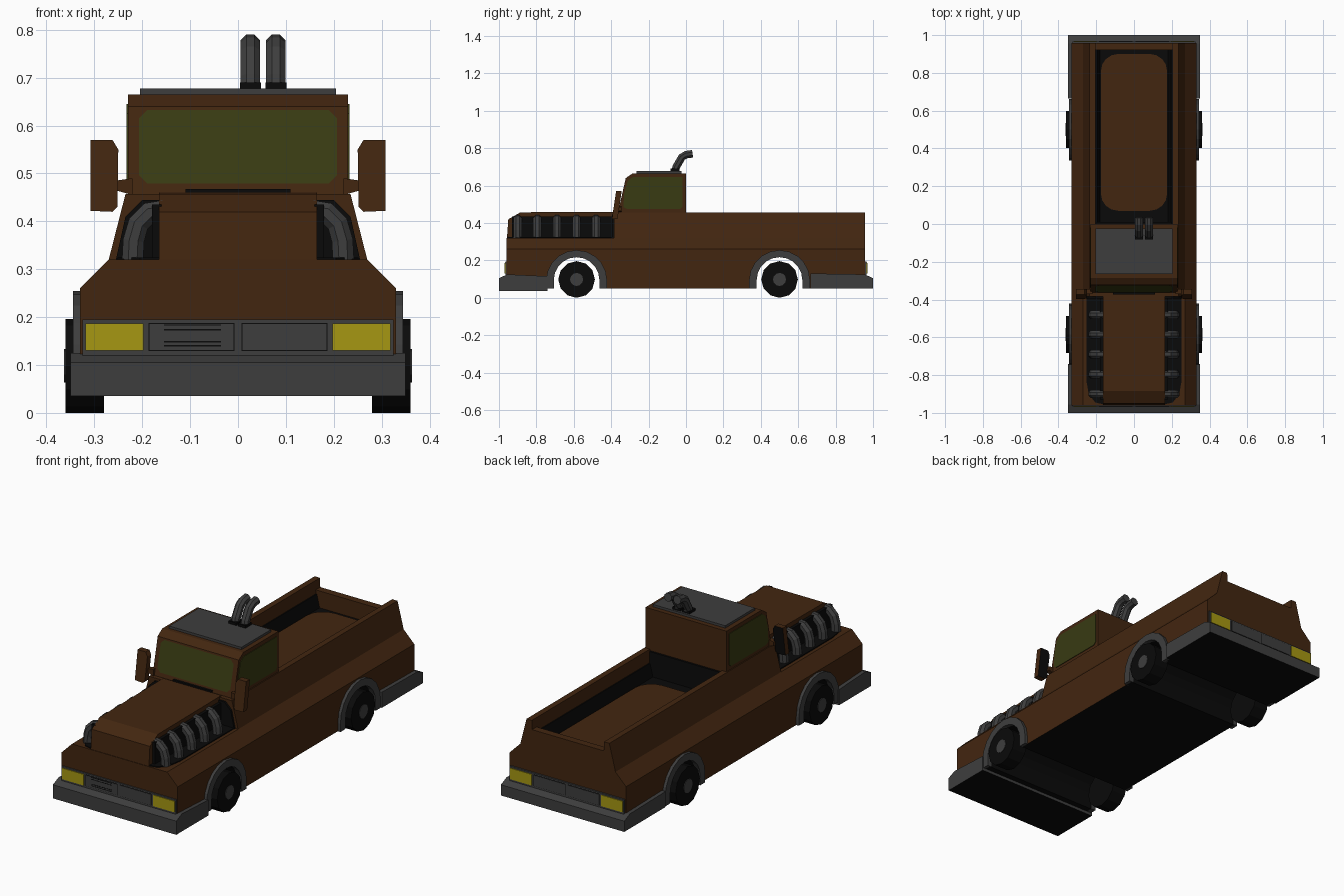
import bpy, bmesh, math
from mathutils import Vector

cube = bpy.data.objects.get("Cube")
if cube:
    bpy.data.objects.remove(cube, do_unlink=True)


def material(name, r, g, b):
    m = bpy.data.materials.new(name)
    m.use_nodes = True
    m.diffuse_color = (r, g, b, 1)
    bsdf = m.node_tree.nodes["Principled BSDF"]
    bsdf.inputs["Base Color"].default_value = (r, g, b, 1)
    bsdf.inputs["Roughness"].default_value = 0.8
    return m


BROWN = material("rust brown paint", 0.055, 0.019, 0.005)
GREY = material("dark grey metal", 0.048, 0.048, 0.048)
BLACK = material("black rubber", 0.003, 0.003, 0.003)
YELLOW = material("yellow lamp", 0.38, 0.31, 0.006)
GLASS = material("olive glass", 0.04, 0.043, 0.006)


def finish(name, bm, *mats):
    bmesh.ops.recalc_face_normals(bm, faces=bm.faces)
    mesh = bpy.data.meshes.new(name)
    bm.to_mesh(mesh)
    bm.free()
    for m in mats:
        mesh.materials.append(m)
    ob = bpy.data.objects.new(name, mesh)
    bpy.context.collection.objects.link(ob)
    return ob


def prism(name, pts, axis, a, b, *mats, rule=None):
    """Extrude a 2D outline from a to b: axis x takes (y, z), y takes (x, z), z takes (x, y)."""
    def place(p, t):
        return {"x": (t, *p), "y": (p[0], t, p[1]), "z": (*p, t)}[axis]
    bm = bmesh.new()
    lo = [bm.verts.new(place(p, a)) for p in pts]
    hi = [bm.verts.new(place(p, b)) for p in pts]
    bm.faces.new(lo)
    bm.faces.new(hi[::-1])
    for i in range(len(pts)):
        j = (i + 1) % len(pts)
        bm.faces.new((lo[i], lo[j], hi[j], hi[i]))
    bmesh.ops.recalc_face_normals(bm, faces=bm.faces)
    if rule:
        for f in bm.faces:
            f.material_index = int(rule(f.normal, f.calc_center_median()))
    return finish(name, bm, *mats)


def box(name, x, y, z, *mats, rule=None):
    return prism(name, [(x[0], y[0]), (x[1], y[0]), (x[1], y[1]), (x[0], y[1])],
                 "z", *z, *mats, rule=rule)


def rounded(cx, cy, hx, hy, r, n=4):
    out = []
    for k, (sx, sy) in enumerate(((1, 1), (-1, 1), (-1, -1), (1, -1))):
        for i in range(n + 1):
            t = math.pi / 2 * (k + i / n)
            out.append((cx + sx * (hx - r) + r * math.cos(t),
                        cy + sy * (hy - r) + r * math.sin(t)))
    return out


def arc(cy, cz, r, n=10):
    return [(cy - r * math.cos(math.pi * i / n), cz + r * math.sin(math.pi * i / n))
            for i in range(n + 1)]


def tube(name, pts, r, mat):
    """Eight-sided bent pipe, closed at both ends."""
    bm = bmesh.new()
    pts = [Vector(p) for p in pts]
    plane = (pts[1] - pts[0]).cross(pts[-1] - pts[0]).normalized()
    rings = []
    for i, p in enumerate(pts):
        d = (pts[min(i + 1, len(pts) - 1)] - pts[max(i - 1, 0)]).normalized()
        side = d.cross(plane)
        angles = [math.tau * (k + 0.5) / 8 for k in range(8)]
        rings.append([bm.verts.new(p + r * (math.cos(t) * plane + math.sin(t) * side))
                      for t in angles])
    for a, b in zip(rings, rings[1:]):
        for k in range(8):
            bm.faces.new((a[k], a[k - 1], b[k - 1], b[k]))
    bm.faces.new(rings[0])
    bm.faces.new(rings[-1])
    return finish(name, bm, mat)


def down(n, c):
    return n.z < -0.5


WHEELS = {"front": -0.585, "rear": 0.5}
SIDES = {"left": 1, "right": -1}

# Lower body with open wheel wells
outline = [(-0.96, 0.05)]
for wy in WHEELS.values():
    outline += [(wy - 0.125, 0.05)] + arc(wy, 0.095, 0.125) + [(wy + 0.125, 0.05)]
outline += [(0.957, 0.05), (0.957, 0.26), (-0.96, 0.26)]
prism("lower_body", outline, "x", -0.33, 0.33, BROWN, BLACK,
      rule=lambda n, c: abs(n.x) < 0.5 and abs(c.y) < 0.9 and c.z < 0.25)
prism("shoulder", [(-0.33, 0.26), (0.33, 0.26), (0.27, 0.32), (-0.27, 0.32)],
      "y", -0.96, 0.957, BROWN)

# Cab base, cab and roof
prism("cab_base", [(-0.27, 0.32), (0.27, 0.32), (0.235, 0.457), (-0.235, 0.457)],
      "y", -0.385, 0.0, BROWN)
prism("cab", [(-0.365, 0.45), (-0.322, 0.64), (-0.285, 0.665), (0, 0.665), (0, 0.45)],
      "x", -0.23, 0.23, BROWN)
box("roof_plate", (-0.205, 0.205), (-0.265, -0.025), (0.66, 0.677), GREY)
box("wiper_strip", (-0.11, 0.11), (-0.372, -0.355), (0.456, 0.468), BLACK)


def slope(z):
    return -0.365 + (z - 0.45) * 0.043 / 0.19


# Windscreen lies on the sloping cab front
bm = bmesh.new()
ring = [bm.verts.new((x, slope(z) - 0.003, z))
        for x, z in rounded(0, 0.556, 0.207, 0.077, 0.018, 1)]
bm.faces.new(ring)
finish("windscreen", bm, GLASS)
window = [(-0.335, 0.485), (-0.315, 0.475), (-0.03, 0.475), (-0.018, 0.487), (-0.018, 0.645),
          (-0.285, 0.645), (-0.312, 0.625), (-0.33, 0.56)]
for s, k in SIDES.items():
    prism(s + "_window", window, "x", k * 0.225, k * 0.233, GLASS)

# Bonnet and engine bay
prism("bonnet", [(-0.958, 0.31), (-0.95, 0.42), (-0.885, 0.457), (-0.37, 0.46), (-0.37, 0.31)],
      "x", -0.165, 0.165, BROWN)
for s, k in SIDES.items():
    shelf = [(0.16, -0.955), (0.205, -0.945), (0.24, -0.9), (0.252, -0.83),
             (0.252, -0.384), (0.16, -0.384)]
    prism(s + "_engine_shelf", [(k * x, y) for x, y in shelf], "z", 0.318, 0.325, BLACK)
    box(s + "_engine_side", sorted((k * 0.16, k * 0.18)), (-0.93, -0.38), (0.32, 0.435), BLACK)
    prism(s + "_firewall", [(k * 0.16, 0.32), (k * 0.255, 0.32), (k * 0.235, 0.41),
                            (k * 0.2, 0.445), (k * 0.16, 0.445)], "y", -0.395, -0.384, BLACK)
    for i in range(5):
        y = -0.9 + i * 0.105
        tube(f"{s}_header_pipe_{i + 1}",
             [(k * 0.155, y, 0.422), (k * 0.185, y, 0.418), (k * 0.208, y, 0.395),
              (k * 0.218, y, 0.36), (k * 0.22, y, 0.32)], 0.024, GREY)

# Load bed
for s, k in SIDES.items():
    prism(s + "_bed_wall", [(k * 0.27, 0.32), (k * 0.235, 0.457), (k * 0.205, 0.457),
                            (k * 0.2, 0.32)], "y", 0, 0.957, BROWN)
    prism(s + "_bed_trim", [(k * 0.205, 0.32), (k * 0.205, 0.39), (k * 0.197, 0.39),
                            (k * 0.18, 0.32)], "y", 0, 0.92, BLACK)
box("tailgate", (-0.22, 0.22), (0.92, 0.957), (0.31, 0.41), BROWN)
box("bed_front_trim", (-0.2, 0.2), (0, 0.01), (0.32, 0.45), BLACK)
box("bed_floor", (-0.2, 0.2), (0, 0.93), (0.318, 0.324), BLACK)
prism("bed_liner", rounded(0, 0.485, 0.175, 0.415, 0.09), "z", 0.32, 0.33, BROWN)

# Bumpers, lamp panels and lamps at both ends
for end, e in {"front": -1, "rear": 1}.items():
    inner, low = (0.74, 0.035) if e < 0 else (0.665, 0.05)
    prism(end + "_bumper", [(e * 1.0, low), (e * 1.0, 0.105), (e * 0.955, 0.125),
                            (e * inner, 0.13 if e > 0 else 0.115), (e * inner, low)],
          "x", -0.35, 0.35, GREY, BLACK, rule=down)

    def plate(name, x, z, depth, mat):
        box(f"{end}_{name}", x, sorted((e * 0.95, e * depth)), z, mat)

    plate("lamp_panel", (-0.325, 0.325), (0.1, 0.195), 0.966, GREY)
    for s, k in SIDES.items():
        plate(s + "_lamp", sorted((k * 0.197, k * 0.318)), (0.13, 0.187), 0.97, YELLOW)
        plate(s + "_grille_gap", sorted((k * 0.007, k * 0.187)), (0.129, 0.188), 0.967, BLACK)
        plate(s + "_grille", sorted((k * 0.009, k * 0.185)), (0.131, 0.186), 0.969, GREY)
    if e < 0:
        for i, z in enumerate((0.139, 0.147, 0.172, 0.182)):
            plate(f"grille_slot_{i + 1}", (-0.155, -0.035), (z, z + 0.003), 0.97, BLACK)

# Wheels and arches
for w, wy in WHEELS.items():
    for s, k in SIDES.items():
        for part, r, a, b, mat in (("tyre", 0.098, 0.28, 0.36, BLACK),
                                   ("hub", 0.035, 0.3, 0.363, GREY)):
            pts = [(wy + r * math.sin(math.tau * i / 12), 0.098 + r * math.cos(math.tau * i / 12))
                   for i in range(12)]
            prism(f"{w}_{s}_{part}", pts, "x", k * a, k * b, mat)
        ring = ([(wy - 0.163, 0.05)] + arc(wy, 0.092, 0.163) + [(wy + 0.163, 0.05)]
                + [(wy + 0.122, 0.05)] + arc(wy, 0.095, 0.122)[::-1] + [(wy - 0.122, 0.05)])
        prism(f"{w}_{s}_arch", ring, "x", k * 0.32, k * 0.345, GREY)

# Door mirrors
for s, k in SIDES.items():
    pts = [(0.252, 0.43), (0.262, 0.42), (0.308, 0.422), (0.308, 0.57), (0.262, 0.57), (0.25, 0.55)]
    mirror = prism(s + "_mirror", [(k * x, z) for x, z in pts], "y", -0.385, -0.355,
                   BROWN, BLACK, rule=lambda n, c: n.y > 0.5)
    for v in mirror.data.vertices:
        v.co.y += (v.co.z - 0.495) * 0.15
    prism(s + "_mirror_arm", [(k * 0.22, 0.455), (k * 0.256, 0.465), (k * 0.256, 0.485),
                              (k * 0.22, 0.49)], "y", -0.37, -0.345, BROWN)

# Roof exhaust stacks
for i, x in enumerate((0.026, 0.079)):
    tube(f"exhaust_stack_{i + 1}", [(x, -0.06, 0.665), (x, -0.052, 0.7), (x, -0.022, 0.752),
                                    (x, 0.0, 0.765), (x, 0.035, 0.77)], 0.022, GREY)
    box(f"exhaust_collar_{i + 1}", (x - 0.022, x + 0.022), (-0.083, -0.035), (0.67, 0.69), BLACK)
